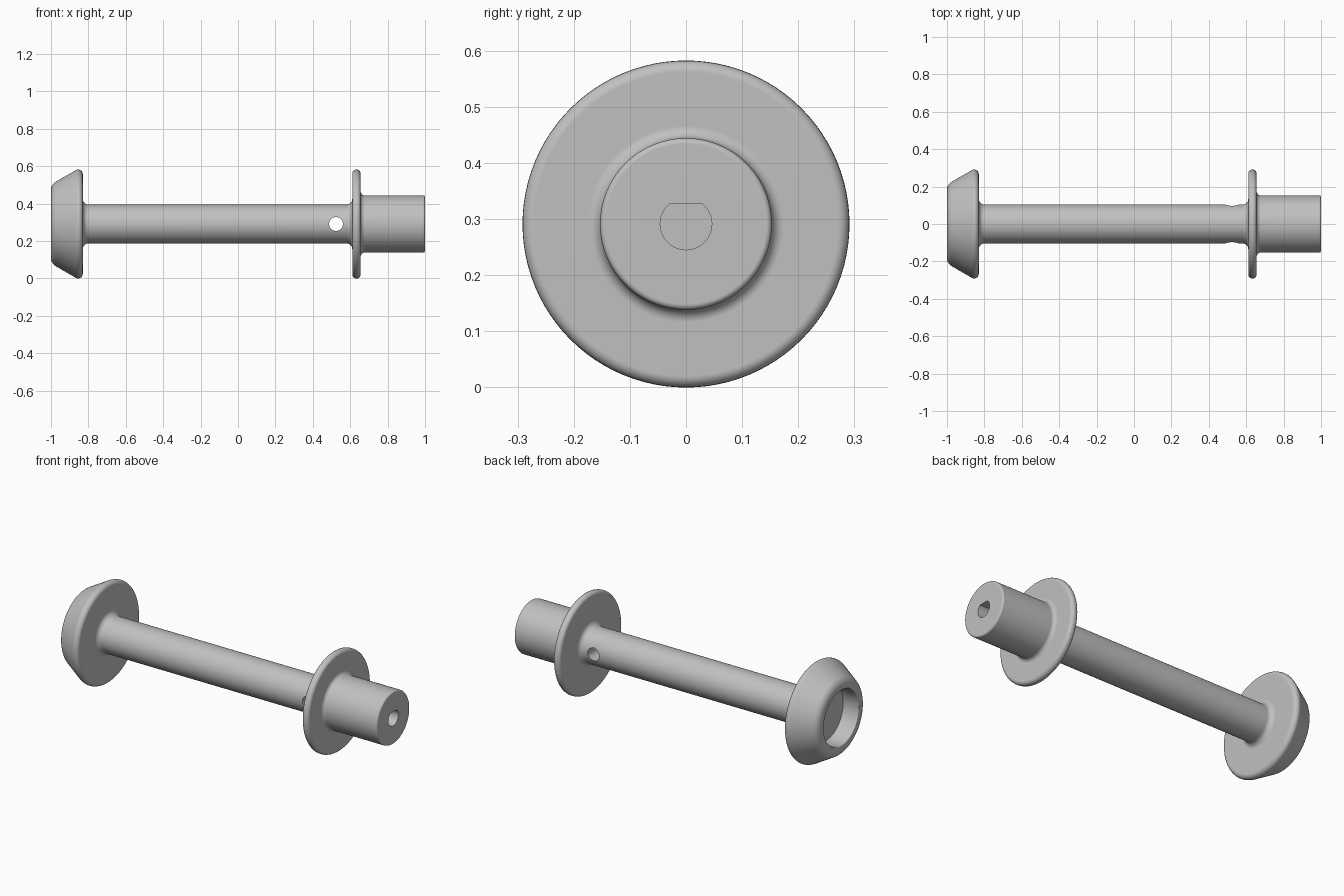
import bpy, bmesh, math
from mathutils import Vector, Matrix

cube = bpy.data.objects.get("Cube")
if cube:
    bpy.data.objects.remove(cube, do_unlink=True)

AXIS_Z = 0.291
STEPS = 96

grey = bpy.data.materials.new("plain grey")
grey.use_nodes = True
colour = (0.53, 0.53, 0.53, 1)
grey.diffuse_color = colour
grey.node_tree.nodes["Principled BSDF"].inputs["Base Color"].default_value = colour


def rounded(corners, segments=7):
    """Replace each (x, radius, fillet) corner with an arc."""
    points = []
    for i, (x, r, fillet) in enumerate(corners):
        p = Vector((x, r))
        if not fillet:
            points.append(p)
            continue
        a = (Vector(corners[i - 1][:2]) - p).normalized()
        b = (Vector(corners[i + 1][:2]) - p).normalized()
        half = a.angle(b) / 2
        centre = p + (a + b).normalized() * fillet / math.sin(half)
        start = p + a * fillet / math.tan(half) - centre
        end = p + b * fillet / math.tan(half) - centre
        sweep = start.angle(end)
        for k in range(segments + 1):
            t = k / segments
            arc = start * math.sin((1 - t) * sweep) + end * math.sin(t * sweep)
            points.append(centre + arc / math.sin(sweep))
    return points


def make_object(name, bm):
    bmesh.ops.recalc_face_normals(bm, faces=bm.faces[:])
    mesh = bpy.data.meshes.new(name)
    bm.to_mesh(mesh)
    bm.free()
    mesh.materials.append(grey)
    ob = bpy.data.objects.new(name, mesh)
    bpy.context.collection.objects.link(ob)
    return ob


def lathe(name, corners):
    """Turn a profile about the long axis and cap both ends."""
    bm = bmesh.new()
    verts = [bm.verts.new((p.x, 0, p.y)) for p in rounded(corners)]
    edges = [bm.edges.new(pair) for pair in zip(verts, verts[1:])]
    bmesh.ops.spin(bm, geom=verts + edges, cent=(0, 0, 0), axis=(1, 0, 0),
                   angle=math.tau, steps=STEPS)
    bmesh.ops.remove_doubles(bm, verts=bm.verts[:], dist=0.0001)
    bmesh.ops.holes_fill(bm, edges=[e for e in bm.edges if e.is_boundary], sides=0)
    bmesh.ops.translate(bm, verts=bm.verts[:], vec=(0, 0, AXIS_Z))
    return make_object(name, bm)


# Recessed head, shaft, flange and hub as one turned piece
spindle = lathe("spindle", [
    (-0.9, 0.16, 0),
    (-1.0, 0.16, 0.005),
    (-1.0, 0.211, 0.05),
    (-0.83, 0.309, 0.024),
    (-0.83, 0.104, 0.03),
    (0.611, 0.104, 0.03),
    (0.611, 0.291, 0.02),
    (0.655, 0.291, 0.02),
    (0.655, 0.153, 0.022),
    (1.0, 0.153, 0.01),
    (1.0, 0.08, 0),
])

# Cross hole cutter
bm = bmesh.new()
bmesh.ops.create_cone(bm, cap_ends=True, segments=48, radius1=0.037, radius2=0.037,
                      depth=0.4, matrix=Matrix.Translation((0.524, 0, AXIS_Z))
                      @ Matrix.Rotation(math.pi / 2, 4, "X"))
cross_hole = make_object("cross_hole_cutter", bm)

# D-shaped bore cutter in the hub end
bm = bmesh.new()
radius, flat = 0.046, 0.036
first = math.asin(flat / radius)
ring = []
for k in range(41):
    angle = first - k * (math.pi + 2 * first) / 40
    ring.append(bm.verts.new((0.75, radius * math.cos(angle),
                              AXIS_Z + radius * math.sin(angle))))
face = bm.faces.new(ring)
grown = bmesh.ops.extrude_face_region(bm, geom=[face], use_keep_orig=True)["geom"]
bmesh.ops.translate(bm, vec=(0.3, 0, 0),
                    verts=[g for g in grown if isinstance(g, bmesh.types.BMVert)])
shaft_bore = make_object("shaft_bore_cutter", bm)

# Cut the holes
bpy.context.view_layer.objects.active = spindle
for cutter in (cross_hole, shaft_bore):
    mod = spindle.modifiers.new(cutter.name, "BOOLEAN")
    mod.operation = "DIFFERENCE"
    mod.solver = "EXACT"
    mod.object = cutter
    bpy.ops.object.modifier_apply(modifier=mod.name)
    bpy.data.objects.remove(cutter, do_unlink=True)

# Smooth shading with crisp hole edges and even flat faces
bpy.ops.object.select_all(action="DESELECT")
spindle.select_set(True)
bpy.ops.object.shade_smooth_by_angle(angle=math.radians(35))
weighted = spindle.modifiers.new("even normals", "WEIGHTED_NORMAL")
weighted.keep_sharp = True
